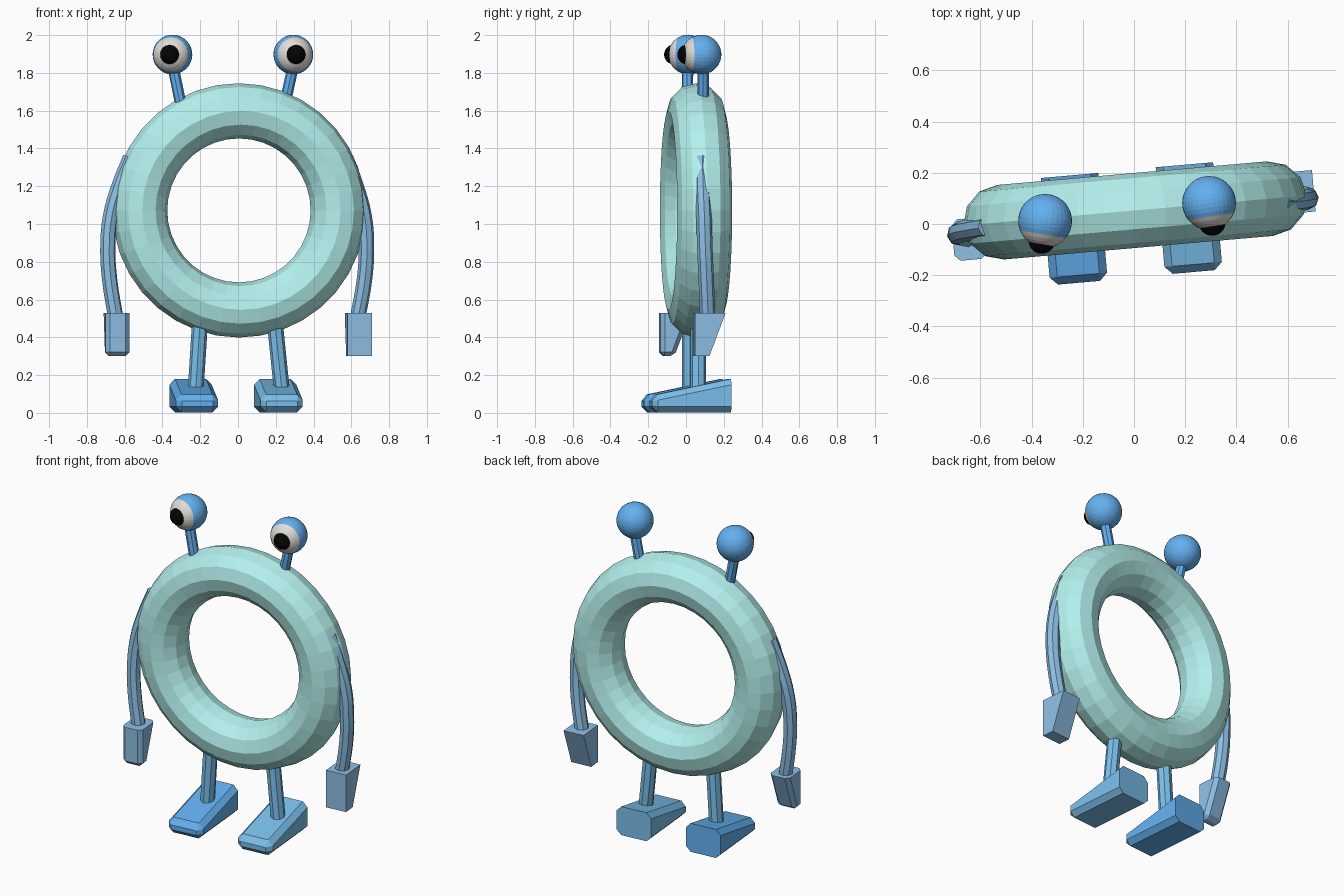
import bpy, bmesh, math
from mathutils import Matrix, Vector

if "Cube" in bpy.data.objects:
    bpy.data.objects.remove(bpy.data.objects["Cube"])

YAW = math.radians(5)


def material(name, rgb):
    m = bpy.data.materials.new(name)
    m.diffuse_color = [(c / 255) ** 2.2 for c in rgb] + [1]
    m.use_nodes = True
    m.node_tree.nodes["Principled BSDF"].inputs["Base Color"].default_value = m.diffuse_color
    return m


AQUA = material("aqua", (178, 240, 237))
BLUE = material("blue", (100, 175, 240))
SKY = material("sky", (122, 190, 235))
PALE = material("pale_blue", (140, 190, 228))
WHITE = material("white", (225, 220, 215))
BLACK = material("black", (12, 12, 12))


def tube(name, points, radius, mat, smooth_path=False):
    cu = bpy.data.curves.new(name, 'CURVE')
    cu.dimensions = '3D'
    cu.bevel_depth = radius
    cu.bevel_resolution = 2
    cu.use_fill_caps = True
    sp = cu.splines.new('BEZIER')
    sp.bezier_points.add(len(points) - 1)
    sp.resolution_u = 4 if smooth_path else 1
    for bp, p in zip(sp.bezier_points, points):
        bp.co = p
        kind = 'AUTO' if smooth_path else 'VECTOR'
        bp.handle_left_type = bp.handle_right_type = kind
    sp.use_smooth = False
    ob = bpy.data.objects.new(name, cu)
    bpy.context.collection.objects.link(ob)
    cu.materials.append(mat)
    bpy.ops.object.select_all(action='DESELECT')
    ob.select_set(True)
    bpy.context.view_layer.objects.active = ob
    bpy.ops.object.convert(target='MESH')


def finish(name, bm, mats):
    me = bpy.data.meshes.new(name)
    bm.to_mesh(me)
    bm.free()
    for m in mats:
        me.materials.append(m)
    ob = bpy.data.objects.new(name, me)
    bpy.context.collection.objects.link(ob)
    return ob


def wedge(name, profile, width, loc, mat, bevel=0, sharp=None):
    """Side profile (y, z) widened along x; edges on the sharp face stay unbevelled."""
    bm = bmesh.new()
    a = [bm.verts.new((-width / 2, y, z)) for y, z in profile]
    b = [bm.verts.new((width / 2, y, z)) for y, z in profile]
    bm.faces.new(a)
    bm.faces.new(b[::-1])
    n = len(a)
    for i in range(n):
        j = (i + 1) % n
        bm.faces.new((a[j], a[i], b[i], b[j]))
    bmesh.ops.recalc_face_normals(bm, faces=bm.faces)
    if bevel:
        edges = [e for e in bm.edges if not all(sharp(v.co) for v in e.verts)]
        bmesh.ops.bevel(bm, geom=edges, offset=bevel, segments=1, affect='EDGES')
    ob = finish(name, bm, [mat])
    ob.location = loc
    ob.rotation_euler.z = YAW


def eye(name, center, look_x):
    c = Vector(center)
    look = Vector((look_x, -1, 0)).normalized()
    turn = Vector((0, 0, 1)).rotation_difference(look).to_matrix().to_4x4()
    # ball with a white front cap
    bm = bmesh.new()
    bmesh.ops.create_uvsphere(bm, u_segments=32, v_segments=18, radius=0.105)
    for f in bm.faces:
        f.material_index = int(f.calc_center_median().z > 0.105 * 0.5)
    bm.transform(Matrix.Translation(c) @ turn)
    finish(name + "_eyeball", bm, [BLUE, WHITE])
    # bulging pupil
    bm = bmesh.new()
    bmesh.ops.create_uvsphere(bm, u_segments=24, v_segments=12, radius=0.053)
    bm.transform(Matrix.Translation(c + look * 0.076) @ turn)
    finish(name + "_pupil", bm, [BLACK])


# ring body
bpy.ops.mesh.primitive_torus_add(
    major_radius=0.527, minor_radius=0.146, major_segments=36, minor_segments=12,
    location=(0.005, 0.053, 1.072), rotation=(math.pi / 2, 0, YAW))
body = bpy.context.object
body.name = "ring_body"
body.data.materials.append(AQUA)

# eyes and stalks
eye("left", (-0.347, 0.012, 1.897), -0.17)
eye("right", (0.293, 0.082, 1.897), 0.16)
tube("left_eye_stalk", [(-0.300, 0.005, 1.62), (-0.347, 0.01, 1.85)], 0.03, BLUE)
tube("right_eye_stalk", [(0.245, 0.092, 1.62), (0.295, 0.09, 1.85)], 0.03, BLUE)

# arms
tube("left_arm", [(-0.57, -0.01, 1.35), (-0.63, -0.02, 1.2), (-0.675, -0.03, 1.04),
                  (-0.689, -0.04, 0.87), (-0.68, -0.045, 0.71), (-0.647, -0.05, 0.5)],
     0.041, PALE, True)
tube("right_arm", [(0.57, 0.085, 1.35), (0.625, 0.088, 1.2), (0.668, 0.095, 1.04),
                   (0.68, 0.1, 0.87), (0.67, 0.107, 0.71), (0.633, 0.115, 0.5)],
     0.041, PALE, True)

# hands: straight front, slanted back
hand = [(-0.08, 0.30), (-0.005, 0.30), (0.082, 0.53), (-0.08, 0.53)]
wedge("left_hand", hand, 0.127, (-0.643, -0.06, 0), PALE, 0.022, lambda v: v.z > 0.5)
wedge("right_hand", hand, 0.13, (0.637, 0.123, 0), PALE)

# legs
tube("left_leg", [(-0.200, 0.02, 0.50), (-0.224, 0.02, 0.12)], 0.042, SKY)
tube("right_leg", [(0.193, 0.065, 0.50), (0.232, 0.065, 0.12)], 0.042, SKY)

# feet: wedges tapering to the toe, flat at the heel
foot = [(-0.21, 0.003), (0.21, 0.003), (0.21, 0.18), (-0.21, 0.092)]
wedge("left_foot", foot, 0.225, (-0.233, -0.02, 0), BLUE, 0.03, lambda v: v.y > 0.2)
wedge("right_foot", foot, 0.225, (0.215, 0.022, 0), SKY, 0.03, lambda v: v.y > 0.2)
